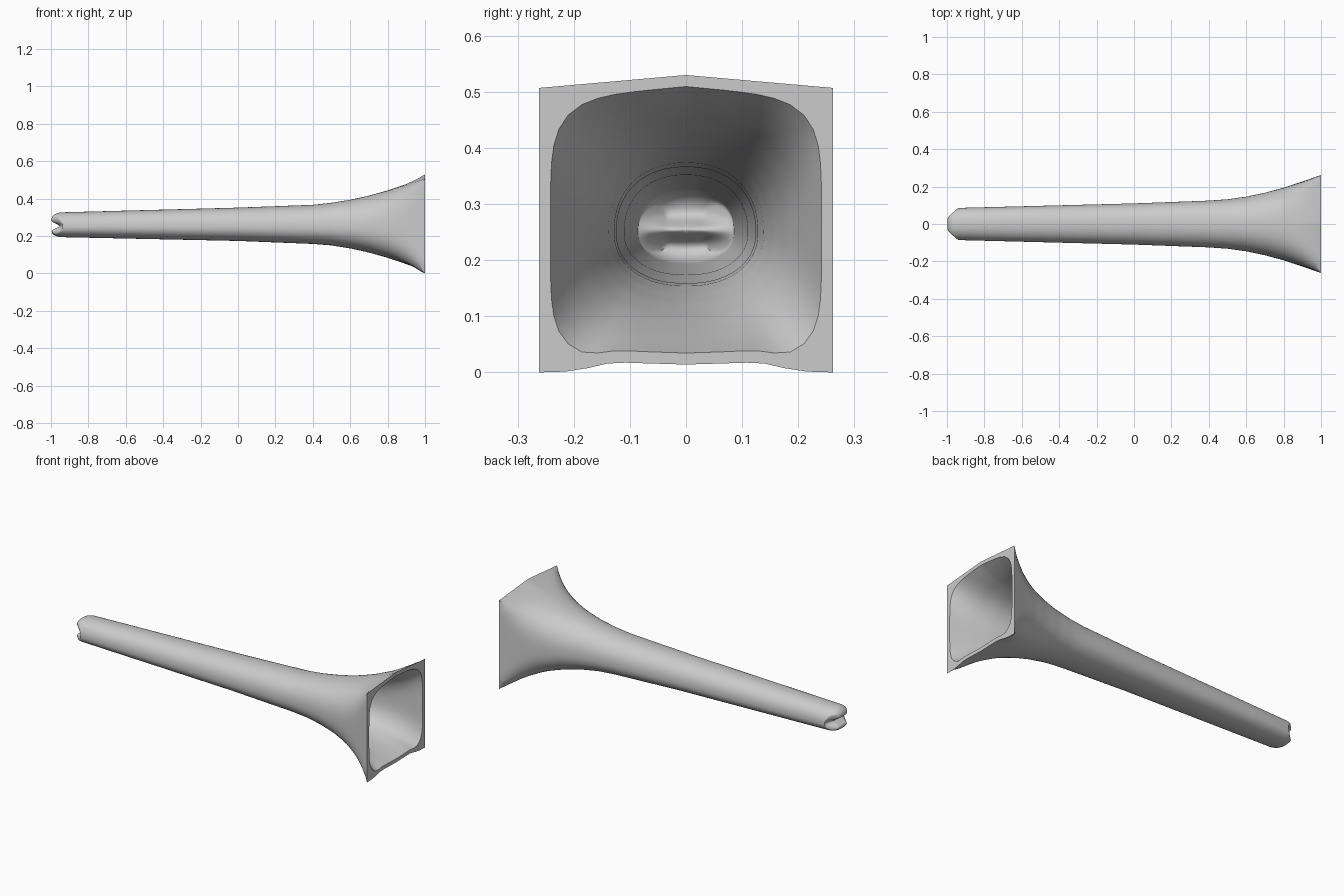
import bpy, bmesh, math

if "Cube" in bpy.data.objects:
    bpy.data.objects.remove(bpy.data.objects["Cube"])

SEG = 64
ZC = 0.25
# x, half width, top, bottom
KEYS = [(-0.935, 0.086, 0.327, 0.194), (0.0, 0.11, 0.352, 0.174), (0.4, 0.125, 0.367, 0.158),
        (0.5, 0.132, 0.378, 0.15), (0.6, 0.146, 0.394, 0.134), (0.7, 0.167, 0.416, 0.112),
        (0.8, 0.194, 0.444, 0.084), (0.9, 0.227, 0.478, 0.05), (0.96, 0.248, 0.506, 0.028),
        (1.0, 0.262, 0.53, 0.014)]
FLOOR = [(0, 0.0), (0.5, 0.004), (0.76, -0.012), (1, -0.014)]


def lerp_table(table, x):
    for a, b in zip(table, table[1:]):
        if x <= b[0] + 1e-6:
            f = (x - a[0]) / (b[0] - a[0])
            return [p + (q - p) * f for p, q in zip(a, b)][1:]
    return list(table[-1][1:])


def section(x, inset=0.0, q_end=0.0):
    """Rounded cross-section that grows squarer towards the mouth."""
    hy, top, bot = lerp_table(KEYS, x)
    hy, top, bot = hy - inset, top - inset, bot + inset
    t = max(0.0, (x - 0.4) / 0.6)
    q = 0.45 + (q_end - 0.45) * t ** 4
    pts = []
    for i in range(SEG):
        a = 2 * math.pi * i / SEG
        c, s = math.cos(a), math.sin(a)
        if q < 0.01:
            r = max(abs(c), abs(s))
        else:
            r = (abs(c) ** (1 / q) + abs(s) ** (1 / q)) ** q
        u, v = c / r, s / r
        w = t ** 3
        peak = top - 0.023 * abs(u) * w
        low = bot + lerp_table(FLOOR, abs(u))[0] * w
        z = ZC + v * (peak - ZC if v >= 0 else ZC - low)
        pts.append((x, hy * u, z))
    return pts


def bridge(bm, a, b):
    for i in range(SEG):
        j = (i + 1) % SEG
        bm.faces.new((a[i], a[j], b[j], b[i]))


def ring(bm, pts):
    return [bm.verts.new(p) for p in pts]


def finish(bm, name, mat):
    bmesh.ops.recalc_face_normals(bm, faces=bm.faces)
    me = bpy.data.meshes.new(name)
    bm.to_mesh(me)
    bm.free()
    me.materials.append(mat)
    ob = bpy.data.objects.new(name, me)
    bpy.context.collection.objects.link(ob)
    bpy.context.view_layer.objects.active = ob
    ob.select_set(True)
    bpy.ops.object.shade_smooth_by_angle(angle=math.radians(40))
    ob.select_set(False)


def tip_point(p, s):
    """Pinched end: two rounded lips with a groove across between them."""
    y, z = p[1] * s, 0.255 + (p[2] - 0.255) * s
    edge = math.sqrt(max(0.0, 1 - s ** 4))
    taper = min(1.0, max(0.0, (0.092 - abs(y)) / 0.06))
    groove = 1 - 0.68 * math.exp(-((z - 0.254) / 0.017) ** 2)
    return (-0.935 - 0.065 * min(edge, taper) * groove, y, z)


grey = bpy.data.materials.new("light grey")
grey.diffuse_color = (0.6, 0.6, 0.6, 1)
grey.use_nodes = True
grey.node_tree.nodes["Principled BSDF"].inputs["Base Color"].default_value = grey.diffuse_color

flare = [0.4 + 0.6 * i / 24 for i in range(25)]

# flared tube with flat mouth rim and inner lining
bm = bmesh.new()
stem = [-0.935, -0.7, -0.45, -0.2, 0.0, 0.2]
rings = [ring(bm, section(x)) for x in stem + flare]
for x in reversed(flare):
    rings.append(ring(bm, section(x, 0.001 + 0.0195 * (x - 0.4) / 0.6, 0.2)))
for a, b in zip(rings, rings[1:]):
    bridge(bm, a, b)
# lipped tip closing the narrow end
base = section(-0.935)
prev = rings[0]
for k in range(1, 20):
    s = math.cos(math.pi / 2 * k / 20)
    nxt = ring(bm, [tip_point(p, s) for p in base])
    bridge(bm, prev, nxt)
    prev = nxt
centre = bm.verts.new(tip_point(base[0], 0.0))
for i in range(SEG):
    bm.faces.new((prev[i], prev[(i + 1) % SEG], centre))
finish(bm, "flared_tube", grey)
